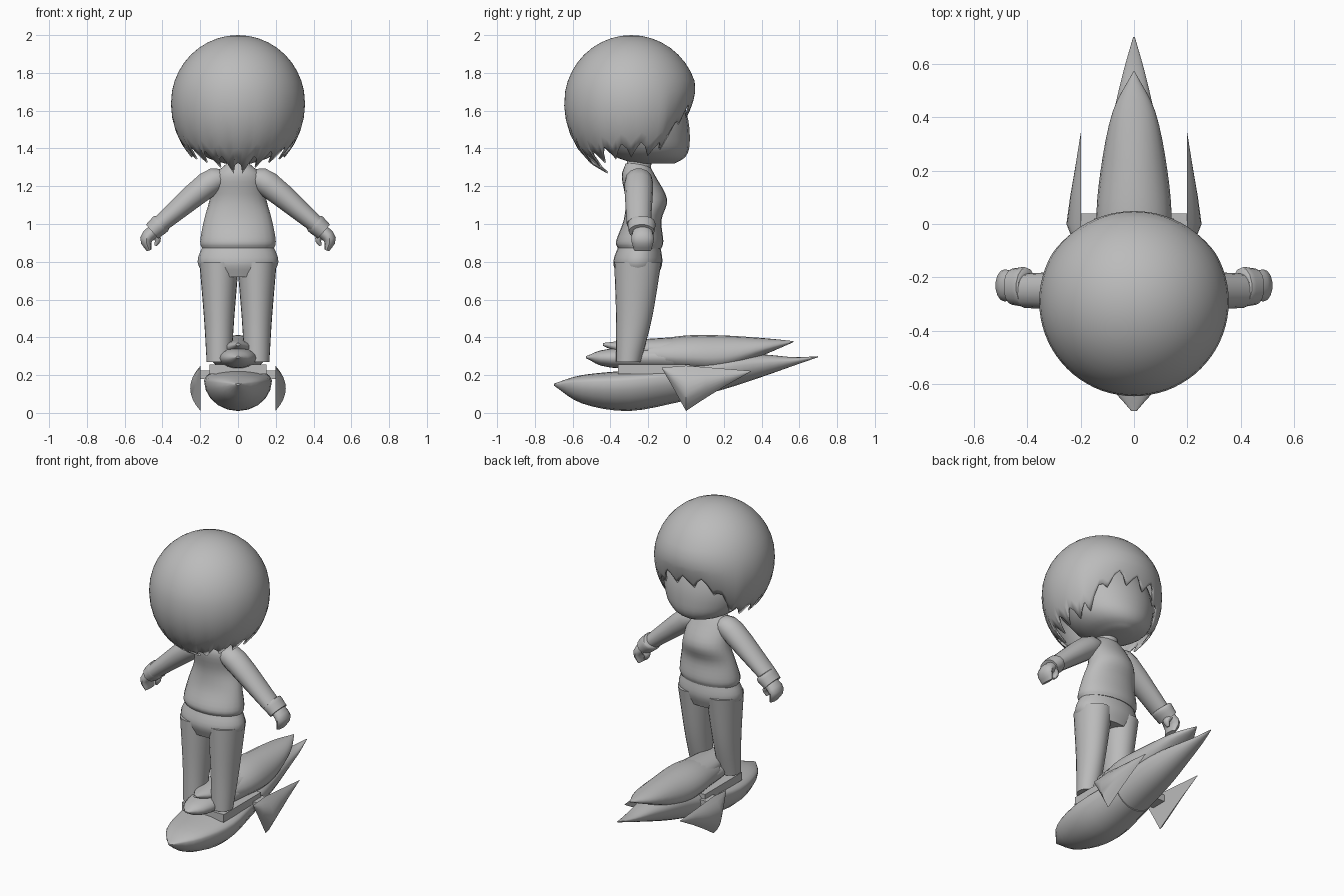
import bpy, bmesh
from math import sin, cos, pi, sqrt, radians
from mathutils import Vector

cube = bpy.data.objects.get("Cube")
if cube:
    bpy.data.objects.remove(cube, do_unlink=True)

GREY = (.5, .5, .5, 1)
grey = bpy.data.materials.new("plain grey")
grey.use_nodes = True
grey.diffuse_color = GREY
grey.node_tree.nodes["Principled BSDF"].inputs["Base Color"].default_value = GREY


def finish(name, bm, mirror=False, angle=40):
    """Turn a bmesh into a smooth-shaded object, optionally mirrored across x."""
    bmesh.ops.recalc_face_normals(bm, faces=bm.faces)
    mesh = bpy.data.meshes.new(name)
    bm.to_mesh(mesh)
    bm.free()
    mesh.materials.append(grey)
    part = bpy.data.objects.new(name, mesh)
    bpy.context.collection.objects.link(part)
    bpy.ops.object.select_all(action='DESELECT')
    part.select_set(True)
    bpy.context.view_layer.objects.active = part
    bpy.ops.object.shade_smooth_by_angle(angle=radians(angle))
    if mirror:
        part.modifiers.new("mirror", 'MIRROR').use_mirror_merge = False
    return part


def loft(name, rings, mirror=False):
    """Skin a list of equal closed rings and cap both ends."""
    bm = bmesh.new()
    loops = [[bm.verts.new(point) for point in ring] for ring in rings]
    for lower, upper in zip(loops, loops[1:]):
        for i in range(len(lower)):
            bm.faces.new((lower[i - 1], lower[i], upper[i], upper[i - 1]))
    bm.faces.new(loops[0])
    bm.faces.new(loops[-1])
    return finish(name, bm, mirror)


def flow(rows, steps=4):
    """Smooth curve through a few key rows, whatever their columns mean."""
    keys = [Vector(row) for row in rows]
    result = []
    for i in range(len(keys) - 1):
        start, end = keys[i], keys[i + 1]
        leave = (end - keys[i - 1]) / 2 if i else end - start
        arrive = (keys[i + 2] - start) / 2 if i + 2 < len(keys) else end - start
        for k in range(steps):
            t = k / steps
            ease = t * t * (3 - 2 * t)
            result.append(start.lerp(end, ease) + leave * t * (1 - t) ** 2
                          - arrive * t * t * (1 - t))
    return result + [keys[-1]]


def circle(count):
    turns = [2 * pi * i / count for i in range(count)]
    return [(cos(turn), sin(turn)) for turn in turns]


def upright(name, rows, centre=0, mirror=False):
    """Key rows: height, half width, back, front."""
    rings = []
    for z, width, back, front in flow(rows):
        middle, depth = (back + front) / 2, (front - back) / 2
        rings.append([(centre + width * c, middle + depth * s, z) for c, s in circle(24)])
    return loft(name, rings, mirror)


def lengthwise(name, rows, beam=.5):
    """Key rows: y, half width, top, bottom; beam is the relative height of the widest line."""
    rings = []
    for y, width, top, bottom in flow(rows):
        middle = bottom + (top - bottom) * beam
        rings.append([(width * c, y, middle + s * (top - middle if s > 0 else middle - bottom))
                      for c, s in circle(20)])
    return loft(name, rings)


def limb(name, y, rows):
    """Mirrored tube at depth y. Key rows: x, z, depth radius, thickness."""
    rows = flow(rows, steps=3)
    across = Vector((0, 1, 0))
    points = [Vector((row[0], y, row[1])) for row in rows]
    rings = []
    for i, row in enumerate(rows):
        ahead = points[min(i + 1, len(points) - 1)]
        behind = points[max(i - 1, 0)]
        normal = (ahead - behind).cross(across).normalized()
        rings.append([points[i] + across * row[2] * c + normal * row[3] * s
                      for c, s in circle(14)])
    return loft(name, rings, mirror=True)


def slab(name, xs, ys, zs, mirror=False):
    (left, right), (back, front) = xs, ys
    return loft(name, [[(left, back, z), (right, back, z), (right, front, z), (left, front, z)]
                       for z in zs], mirror)


# Bob hair: a rounded shell with a ragged hem that is longest at the nape
RADIUS, MIDDLE, AXIS = .355, 1.64, -.29
JAGS = (.035, 0, -.04, .01)
COLUMNS, DOME, SKIRT = 72, 9, 5


def hem_height(side, index):
    parting = min(max((side - 25) / 30, 0), 1)
    nape = max((side - 60) / 120, 0)
    return 1.6 - .2 * parting - .11 * nape ** 2 + JAGS[index % len(JAGS)]


def hair_point(azimuth, side, z):
    reach = .36 if z > MIDDLE else .4
    radius = RADIUS * sqrt(1 - ((z - MIDDLE) / reach) ** 2)
    y = AXIS + radius * cos(azimuth)
    if side < 60:  # the fringe tucks towards the face
        y -= max(1.74 - z, 0) * .3 * cos(radians(side * 1.5))
    return radius * sin(azimuth), y, z


bm = bmesh.new()
crown = bm.verts.new((0, AXIS, 2))
dome = [MIDDLE + .36 * cos(radians(80) * (k + 1) / DOME) for k in range(DOME)]
locks = []
for i in range(COLUMNS):
    mirrored = min(i, COLUMNS - i)
    side = 360 * mirrored / COLUMNS
    drop = hem_height(side, mirrored) - dome[-1]
    heights = dome + [dome[-1] + drop * (k + 1) / SKIRT for k in range(SKIRT)]
    azimuth = 2 * pi * i / COLUMNS
    locks.append([bm.verts.new(hair_point(azimuth, side, z)) for z in heights])
for i in range(COLUMNS):
    a, b = locks[i - 1], locks[i]
    bm.faces.new((crown, a[0], b[0]))
    for k in range(len(a) - 1):
        bm.faces.new((a[k], a[k + 1], b[k + 1], b[k]))
hair = finish("hair", bm, angle=60)
hair.modifiers.new("thickness", 'SOLIDIFY').thickness = .01

# Head with a full chin, and the neck
upright("head", [(1.32, .07, -.27, -.06), (1.36, .18, -.38, 0), (1.44, .25, -.46, .02),
                 (1.6, .29, -.55, 0), (1.88, .19, -.45, -.11)])
upright("neck", [(1.24, .07, -.32, -.19), (1.36, .06, -.31, -.18)])

# Jumper with sleeves and turned cuffs
upright("torso", [(.87, .19, -.36, -.13), (.91, .2, -.37, -.12), (1.02, .18, -.33, -.13),
                  (1.13, .15, -.32, -.1), (1.25, .13, -.34, -.16), (1.32, .06, -.32, -.2)])
limb("sleeve", -.25, [(.08, 1.24, .06, .05), (.16, 1.21, .076, .07), (.41, 1, .064, .047)])
limb("cuff", -.235, [(.4, 1.01, .064, .047), (.41, 1, .074, .056), (.455, .96, .068, .05)])

# Curled hands
limb("palm", -.23, [(.44, .97, .05, .035), (.485, .92, .06, .035), (.47, .86, .045, .013)])
limb("thumb", -.21, [(.455, .955, .03, .02), (.425, .92, .025, .018), (.437, .885, .01, .007)])

# Trousers
upright("hips", [(.72, .17, -.36, -.15), (.8, .214, -.385, -.125), (.9, .18, -.35, -.14)])
upright("trouser_leg", [(.27, .066, -.37, -.24), (.5, .08, -.37, -.18), (.8, .105, -.38, -.13)],
        centre=.1, mirror=True)

# Hover craft: rounded bow, foot deck and saddle
lengthwise("bow_hull", [(-.7, .01, .155, .145), (-.55, .125, .2, .05), (-.3, .18, .225, .01),
                        (0, .145, .25, .065)], beam=.75)
slab("foot_deck", xs=(-.15, .15), ys=(-.36, .02), zs=(.205, .255))
lengthwise("saddle_nose", [(-.53, .01, .3, .29), (-.4, .09, .34, .24), (0, .135, .37, .22)])
lengthwise("saddle_ridge", [(-.44, .01, .37, .355), (-.3, .08, .385, .3), (0, .12, .405, .25)])

# Long forked tail
lengthwise("upper_tail", [(-.2, .11, .38, .25), (0, .14, .41, .22), (.2, .125, .41, .22),
                          (.42, .08, .395, .31), (.57, .003, .38, .375)], beam=.4)
lengthwise("lower_tail", [(-.1, .145, .25, .045), (.2, .12, .31, .125), (.4, .08, .31, .19),
                          (.57, .04, .295, .25), (.7, .003, .3, .295)], beam=.6)

# Curved triangular side fins on short struts
FRONT_TIP, REAR_TIP, KEEL, INNER = -.13, .35, .01, .198
arc = [k / 4 - 1 for k in range(9)]
fin_rings = []
for share in (-.97, -.5, 0, .3, .6, .98):
    y = share * (REAR_TIP if share > 0 else -FRONT_TIP)
    top = .25 - .08 * abs(y)
    bottom = KEEL + (top - KEEL) * abs(share)
    half = (top - bottom) / 2
    bulge = min(.055, half / 2)
    outer = [(INNER + bulge * (1 - s * s), y, top - half + s * half) for s in arc]
    inner = [(INNER, y, top - half + s * half) for s in arc[-2:0:-1]]
    fin_rings.append(outer + inner)
loft("side_fin", fin_rings, mirror=True)
slab("fin_strut", xs=(.12, .21), ys=(-.06, .04), zs=(.18, .225), mirror=True)
